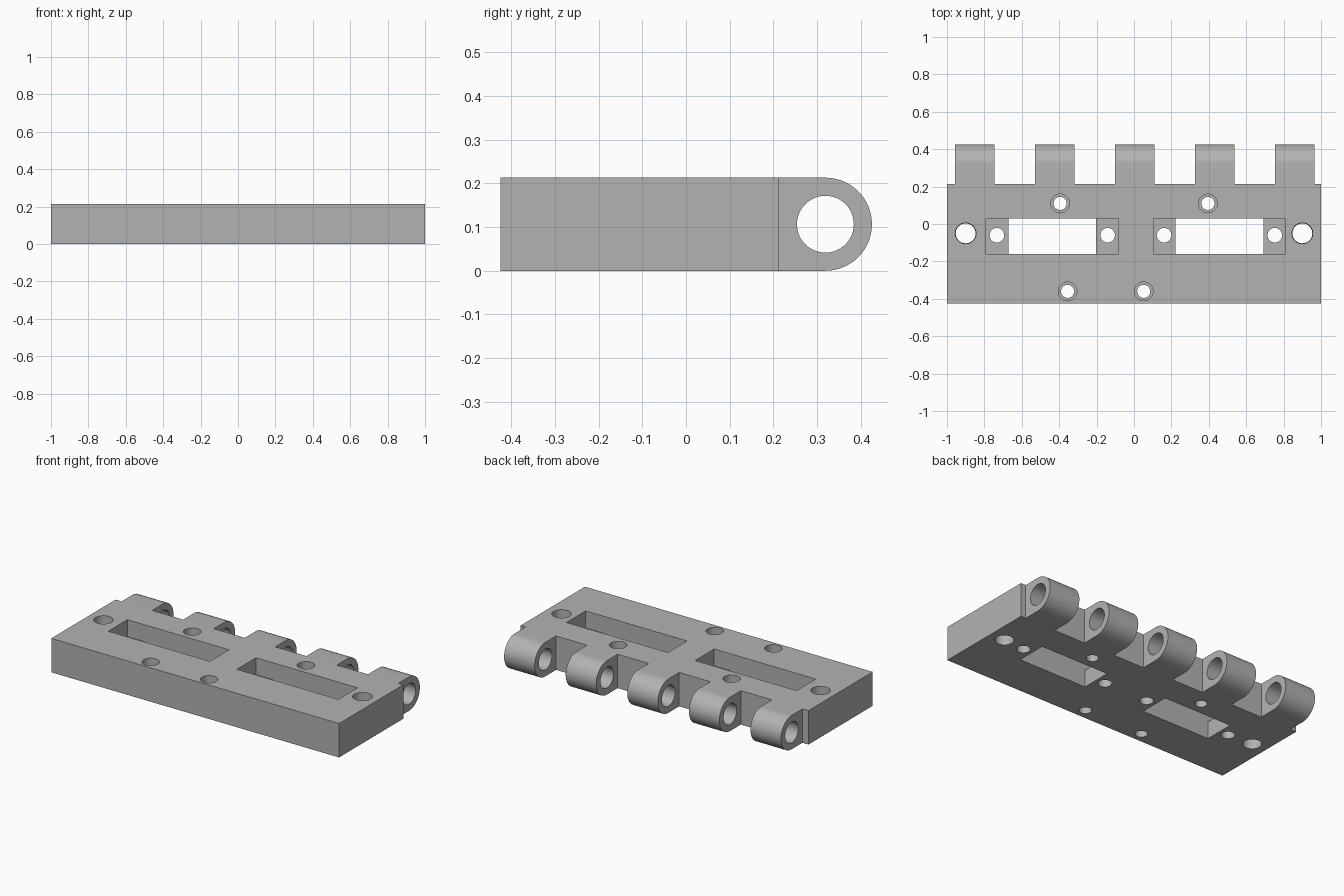
import bpy, bmesh, math
from mathutils import Matrix, Vector

cube = bpy.data.objects.get("Cube")
if cube:
    bpy.data.objects.remove(cube, do_unlink=True)

H = 0.213                    # plate thickness
FRONT, BACK = -0.425, 0.213  # plate extent in y
PIN_Y, PIN_Z = 0.319, H / 2  # hinge pin axis
FLOOR = H / 2                # pocket and counterbore floor

grey = bpy.data.materials.new("light grey")
grey.use_nodes = True
grey.diffuse_color = (0.45, 0.45, 0.45, 1)
grey.node_tree.nodes["Principled BSDF"].inputs["Base Color"].default_value = grey.diffuse_color


def box(bm, x0, x1, y0, y1, z0, z1):
    size = Vector((x1 - x0, y1 - y0, z1 - z0))
    mid = Vector((x0 + x1, y0 + y1, z0 + z1)) / 2
    bmesh.ops.create_cube(bm, size=1, matrix=Matrix.LocRotScale(mid, None, size))


def tube(bm, x, y, z0, z1, r0, r1=None):
    bmesh.ops.create_cone(bm, cap_ends=True, segments=40, radius1=r0, radius2=r1 or r0,
                          depth=z1 - z0, matrix=Matrix.Translation((x, y, (z0 + z1) / 2)))


def make(name, bm):
    bmesh.ops.recalc_face_normals(bm, faces=bm.faces)
    mesh = bpy.data.meshes.new(name)
    bm.to_mesh(mesh)
    bm.free()
    mesh.materials.append(grey)
    obj = bpy.data.objects.new(name, mesh)
    bpy.context.collection.objects.link(obj)
    return obj


def cut(obj, bm):
    cutter = make("cutter", bm)
    cutter.hide_render = True
    mod = obj.modifiers.new("cut", 'BOOLEAN')
    mod.operation, mod.solver, mod.object = 'DIFFERENCE', 'EXACT', cutter
    bpy.context.view_layer.objects.active = obj
    bpy.ops.object.modifier_apply(modifier=mod.name)
    bpy.data.objects.remove(cutter, do_unlink=True)


def smooth(obj):
    bpy.ops.object.select_all(action='DESELECT')
    obj.select_set(True)
    bpy.context.view_layer.objects.active = obj
    bpy.ops.object.shade_smooth_by_angle(angle=math.radians(30))


# Plate
bm = bmesh.new()
box(bm, -1, 1, FRONT, BACK, 0, H)
plate = make("hinge_plate", bm)

# Upper cuts: stepped pockets and screw counterbores
pockets = (-0.437, 0.457)
screws = ((-0.395, 0.11), (0.395, 0.11), (-0.355, -0.36), (0.052, -0.36))
bm = bmesh.new()
for x in pockets:
    box(bm, x - 0.353, x + 0.353, -0.16, 0.03, FLOOR, H + 0.1)
for x, y in screws:
    tube(bm, x, y, FLOOR, H + 0.1, 0.05)
cut(plate, bm)

# Through cuts: slots, screw holes, pocket holes and end holes
bm = bmesh.new()
for x in pockets:
    box(bm, x - 0.235, x + 0.235, -0.16, 0.03, -0.1, H + 0.1)
    for side in (-1, 1):
        tube(bm, x + side * 0.296, -0.06, -0.1, H + 0.1, 0.039)
for x, y in screws:
    tube(bm, x, y, -0.1, H + 0.1, 0.035)
for x in (-0.9, 0.9):
    tube(bm, x, -0.05, -0.1, H + 0.1, 0.052, 0.057)
cut(plate, bm)
smooth(plate)

# Knuckles along the back edge, each bored for the pin
for i in range(5):
    x = 0.004 + (i - 2) * 0.428
    arc = [-math.pi / 2 + math.pi * k / 32 for k in range(33)]
    outline = [(BACK, H), (BACK, 0)]
    outline += [(PIN_Y + H / 2 * math.cos(a), PIN_Z + H / 2 * math.sin(a)) for a in arc]
    bm = bmesh.new()
    face = bm.faces.new([bm.verts.new((x - 0.106, y, z)) for y, z in outline])
    side = bmesh.ops.extrude_face_region(bm, geom=[face])["geom"]
    bmesh.ops.translate(bm, vec=(0.212, 0, 0),
                        verts=[v for v in side if isinstance(v, bmesh.types.BMVert)])
    knuckle = make(f"hinge_knuckle_{i + 1}", bm)

    bm = bmesh.new()
    turn = Matrix.Translation((x, PIN_Y, PIN_Z)) @ Matrix.Rotation(math.pi / 2, 4, 'Y')
    bmesh.ops.create_cone(bm, cap_ends=True, segments=48, radius1=0.065, radius2=0.065,
                          depth=0.4, matrix=turn)
    cut(knuckle, bm)
    smooth(knuckle)
